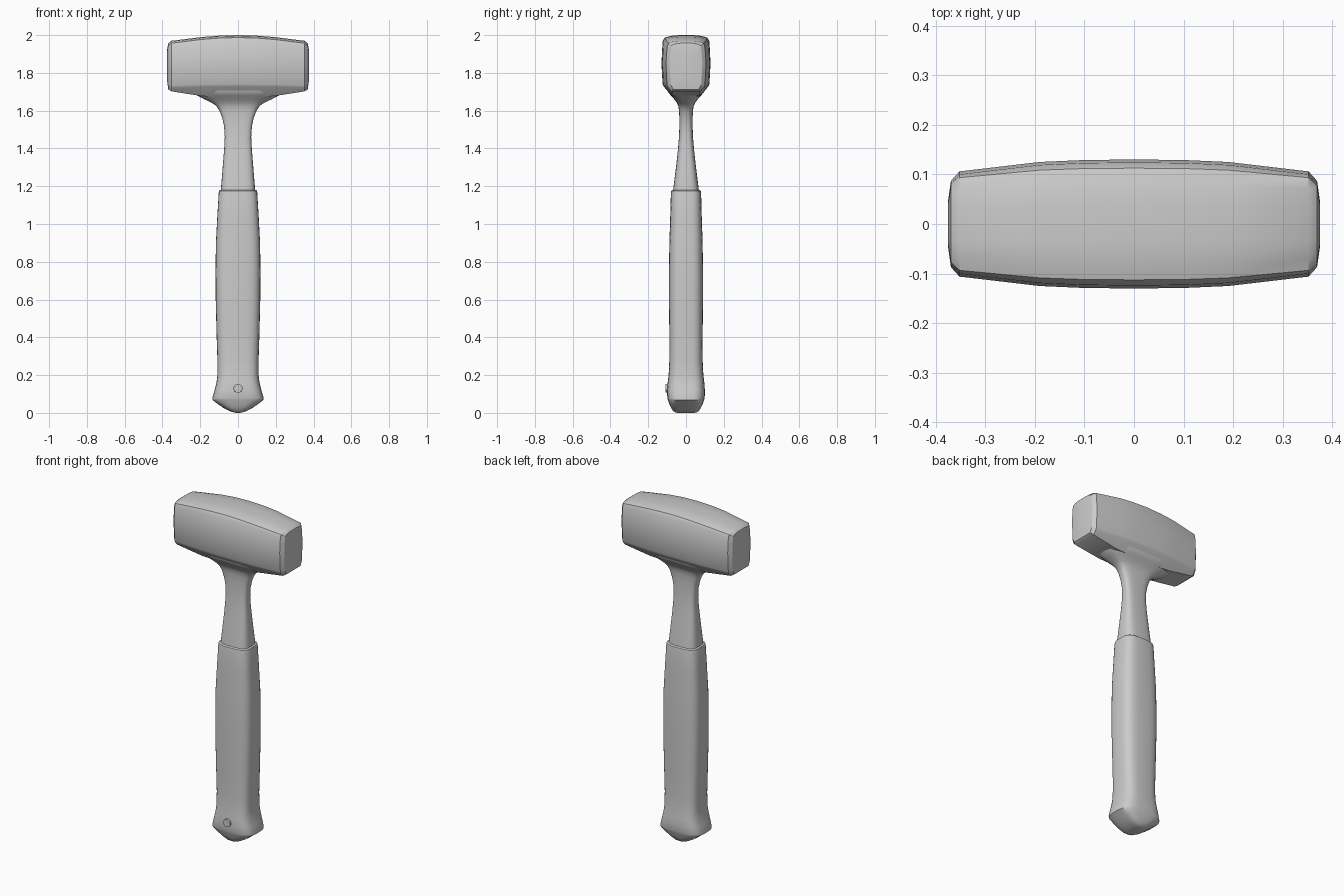
import bpy, bmesh, math
from mathutils import Matrix


def finish(name, bm, angle):
    bmesh.ops.recalc_face_normals(bm, faces=bm.faces)
    mesh = bpy.data.meshes.new(name)
    bm.to_mesh(mesh)
    bm.free()
    ob = bpy.data.objects.new(name, mesh)
    bpy.context.collection.objects.link(ob)
    bpy.ops.object.select_all(action='DESELECT')
    ob.select_set(True)
    bpy.context.view_layer.objects.active = ob
    bpy.ops.object.shade_smooth_by_angle(angle=math.radians(angle))
    return ob


def loft(name, sections, angle):
    """Skin a list of equal-length closed rings and cap both ends."""
    bm = bmesh.new()
    rings = [[bm.verts.new(p) for p in s] for s in sections]
    for a, b in zip(rings, rings[1:]):
        n = len(a)
        for i in range(n):
            j = (i + 1) % n
            bm.faces.new((a[i], a[j], b[j], b[i]))
    bm.faces.new(rings[0])
    bm.faces.new(rings[-1])
    return finish(name, bm, angle)


def oval(z, a, b, power=3.4, n=32):
    """Rounded-rectangle ring around the handle axis."""
    def s(v):
        return math.copysign(abs(v) ** (2 / power), v)
    return [(a * s(math.cos(2 * math.pi * i / n)),
             b * s(math.sin(2 * math.pi * i / n)), z) for i in range(n)]


def head_ring(x, h, top, t, side, b, bottom):
    """Head section: crowned top, upright sides, chamfered underside."""
    half = [(t * 0.5, top), (t, top - 0.004), (t + (h - t) * 0.65, top - 0.013),
            (h - 0.006, top - 0.032), (h, 1.85), (h - 0.006, side + 0.012),
            (h - 0.012, side), (b, bottom)]
    return [(x, y, z) for y, z in half] + [(x, -y, z) for y, z in reversed(half)]


# Hammer head: one half of the profile, mirrored along x
half_head = [
    (0.0, 0.130, 2.000, 0.080, 1.728, 0.070, 1.672),
    (0.10, 0.129, 1.997, 0.080, 1.728, 0.070, 1.673),
    (0.19, 0.125, 1.990, 0.078, 1.727, 0.072, 1.677),
    (0.352, 0.106, 1.970, 0.070, 1.722, 0.075, 1.702),
    (0.369, 0.087, 1.957, 0.060, 1.727, 0.068, 1.712),
    (0.375, 0.045, 1.925, 0.025, 1.765, 0.030, 1.755),
]
rows = [(-r[0],) + r[1:] for r in reversed(half_head[1:])] + half_head
loft("hammer_head", [head_ring(*r) for r in rows], 32)

# Neck flaring up into the head
neck = [(1.15, 0.092, 0.070), (1.19, 0.090, 0.067), (1.30, 0.081, 0.053),
        (1.40, 0.073, 0.042), (1.46, 0.070, 0.037), (1.52, 0.074, 0.035),
        (1.56, 0.083, 0.035), (1.60, 0.098, 0.037), (1.625, 0.115, 0.041),
        (1.642, 0.140, 0.049), (1.660, 0.178, 0.062), (1.680, 0.215, 0.080),
        (1.705, 0.24, 0.100), (1.73, 0.24, 0.100)]
loft("neck", [oval(*r) for r in neck], 40)

# Grip with flared, domed butt
grip = [(0.002, 0.020, 0.055), (0.010, 0.046, 0.068), (0.027, 0.078, 0.079),
        (0.046, 0.105, 0.088), (0.069, 0.136, 0.096), (0.078, 0.136, 0.099),
        (0.12, 0.124, 0.100), (0.16, 0.114, 0.097), (0.20, 0.109, 0.092),
        (0.28, 0.109, 0.088), (0.40, 0.113, 0.088), (0.60, 0.118, 0.090),
        (0.75, 0.119, 0.090), (0.90, 0.117, 0.088), (1.05, 0.109, 0.083),
        (1.165, 0.102, 0.080), (1.176, 0.100, 0.078), (1.180, 0.095, 0.073)]
butt = [oval(0.0, 0.008, 0.045)]
loft("grip", butt + [oval(*r) for r in grip], 38)

# Small hang-hole plug on the front of the butt
bm = bmesh.new()
bmesh.ops.create_cone(bm, cap_ends=True, segments=24, radius1=0.025,
                      radius2=0.023, depth=0.04,
                      matrix=Matrix.Translation((0, -0.088, 0.13))
                      @ Matrix.Rotation(math.radians(90), 4, 'X'))
finish("butt_plug_disc", bm, 30).name = "grip_button"
